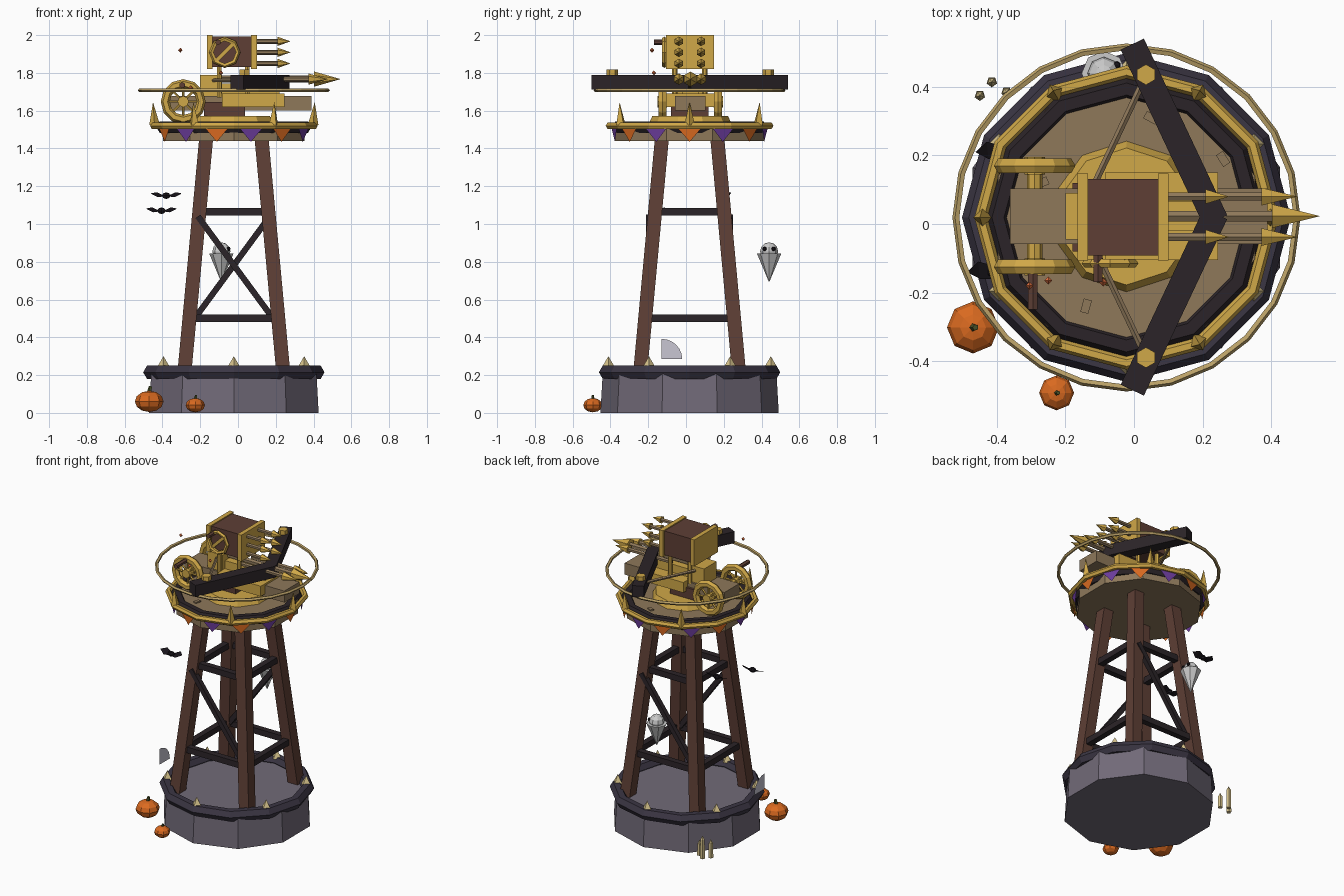
import bpy, bmesh
from math import sin, cos, pi, radians
from mathutils import Vector, Matrix

if "Cube" in bpy.data.objects:
    bpy.data.objects.remove(bpy.data.objects["Cube"])

CX, CY = -0.022, 0.019          # tower axis


def mat(name, hexcol):
    m = bpy.data.materials.new(name)
    c = [int(hexcol[i:i + 2], 16) / 255 for i in (0, 2, 4)]
    m.diffuse_color = [((v + .055) / 1.055) ** 2.4 for v in c] + [1]
    m.use_nodes = True
    m.node_tree.nodes["Principled BSDF"].inputs["Base Color"].default_value = m.diffuse_color
    return m


WOOD, DARK, GOLD = mat("wood", "5E3F35"), mat("dark_wood", "2B2428"), mat("gold", "D0A848")
TAN, STONE, TRIM = mat("tan", "8E785A"), mat("stone", "716A78"), mat("trim", "3B3644")
ORANGE, PURPLE, BONE = mat("orange", "DA6A20"), mat("purple", "6C3C9C"), mat("bone", "D8C48C")
ROPE, WHITE, BLACK = mat("rope", "BCA268"), mat("white", "DCE0E0"), mat("black", "18141A")
GREEN, WEB, EMBER = mat("stem", "4A5228"), mat("web", "C8C6D2"), mat("ember", "E07040")


def finish(bm, name, m):
    bmesh.ops.recalc_face_normals(bm, faces=bm.faces)
    me = bpy.data.meshes.new(name)
    bm.to_mesh(me)
    bm.free()
    ob = bpy.data.objects.new(name, me)
    bpy.context.collection.objects.link(ob)
    me.materials.append(m)
    return ob


def box(name, x0, x1, y0, y1, z0, z1, m):
    bm = bmesh.new()
    bmesh.ops.create_cube(bm, size=1, matrix=Matrix.Translation(((x0 + x1) / 2, (y0 + y1) / 2, (z0 + z1) / 2))
                          @ Matrix.Diagonal((x1 - x0, y1 - y0, z1 - z0, 1)))
    return finish(bm, name, m)


def beam(name, a, b, w, h, m):
    a, b = Vector(a), Vector(b)
    d = (b - a).normalized()
    s = Vector((0, 0, 1)).cross(d).normalized()
    rot = Matrix((d, s, d.cross(s))).transposed().to_4x4()
    bm = bmesh.new()
    bmesh.ops.create_cube(bm, size=1, matrix=Matrix.Translation((a + b) / 2) @ rot
                          @ Matrix.Diagonal(((b - a).length, w, h, 1)))
    return finish(bm, name, m)


def rod(name, a, b, r1, r2, n, m):
    a, b = Vector(a), Vector(b)
    rot = (b - a).to_track_quat('Z', 'Y').to_matrix().to_4x4()
    bm = bmesh.new()
    bmesh.ops.create_cone(bm, cap_ends=True, segments=n, radius1=r1, radius2=r2, depth=(b - a).length,
                          matrix=Matrix.Translation((a + b) / 2) @ rot)
    return finish(bm, name, m)


def ring(name, c, R, r, n, k, m, upright=False):
    bm = bmesh.new()
    grid = []
    for i in range(n):
        t = 2 * pi * i / n
        row = []
        for j in range(k):
            p = 2 * pi * j / k
            q = R + r * cos(p)
            v = Vector((q * cos(t), q * sin(t), r * sin(p)))
            if upright:
                v = Vector((v.x, v.z, v.y))
            row.append(bm.verts.new(v + Vector(c)))
        grid.append(row)
    for i in range(n):
        for j in range(k):
            u, l = (i + 1) % n, (j + 1) % k
            bm.faces.new((grid[i][j], grid[u][j], grid[u][l], grid[i][l]))
    return finish(bm, name, m)


def ball(name, c, s, u, v, m):
    bm = bmesh.new()
    bmesh.ops.create_uvsphere(bm, u_segments=u, v_segments=v, radius=1,
                              matrix=Matrix.Translation(c) @ Matrix.Diagonal((*s, 1)))
    return finish(bm, name, m)


def polys(name, faces, m):
    bm = bmesh.new()
    for f in faces:
        bm.faces.new([bm.verts.new(p) for p in f])
    return finish(bm, name, m)


def polar(r, deg, z):
    return (CX + r * cos(radians(deg)), CY + r * sin(radians(deg)), z)


# stone base with rim and spikes
rod("stone_base", (CX, CY, 0), (CX, CY, .21), .472, .46, 10, STONE)
ring("base_rim", (CX, CY, .215), .44, .04, 12, 6, TRIM)
for k in range(6):
    rod("base_spike", polar(.43, 30 + 60 * k, .24), polar(.43, 30 + 60 * k, .3), .035, 0, 4, BONE)

# four leaning legs, cross beams and diagonals
for sx in (-1, 1):
    for sy in (-1, 1):
        leg = box("leg", -.037, .037, -.037, .037, 0, 1, WOOD)
        for v in leg.data.vertices:
            o = .263 if v.co.z < .5 else .146
            v.co = (CX + sx * o + v.co.x, CY + sy * o + v.co.y, .2 if v.co.z < .5 else 1.46)
for z, o in ((.5, .235), (1.065, .183)):
    for s in (-1, 1):
        beam("cross_beam_x", (CX - o, CY + s * o, z), (CX + o, CY + s * o, z), .04, .04, DARK)
        beam("cross_beam_y", (CX + s * o, CY - o, z), (CX + s * o, CY + o, z), .04, .04, DARK)
for s in (-1, 1):
    beam("diagonal_brace", (CX + s * .19, CY + s * .215, 1.04), (CX - s * .2, CY + s * .215, .51), .032, .032, DARK)

# platform with rings, spikes, pennants and rope
rod("platform", (CX, CY, 1.44), (CX, CY, 1.53), .394, .394, 10, TAN)
ring("platform_dark_ring", (CX, CY, 1.513), .375, .035, 12, 6, DARK)
ring("platform_gold_ring", (CX, CY, 1.52), .425, .019, 12, 6, GOLD)
ring("rope_ring", (CX, CY, 1.708), .497, .011, 24, 5, ROPE)
for k in range(6):
    rod("platform_spike", polar(.42, 60 * k, 1.525), polar(.428, 60 * k, 1.645), .028, 0, 4, GOLD)
for k in range(14):
    t = 360 * k / 14
    polys("pennant", [[polar(.415, t - 9, 1.51), polar(.415, t + 9, 1.51), polar(.405, t, 1.435)]],
          PURPLE if k % 2 else ORANGE)
for x, y, a in ((.05, .31, -.5), (.26, .19, -1), (-.14, -.24, 1.3), (-.27, .12, .4)):
    d = Vector((cos(a), sin(a), 0)) * .02
    p = Vector((x, y, 1.533))
    beam("deck_patch", p - d, p + d, .024, .012, TAN)

# turret base and bed
rod("turret_base", (CX, .022, 1.53), (CX, .022, 1.572), .22, .2, 10, GOLD)
box("turret_pedestal", -.18, .037, -.08, .12, 1.57, 1.645, WOOD)
box("long_bed", -.362, .39, -.058, .104, 1.6, 1.678, TAN)
box("gold_cradle", -.085, .245, -.105, .15, 1.62, 1.69, GOLD)
box("stock_block", -.2, -.085, -.045, .09, 1.675, 1.79, GOLD)
box("bolt_rail", -.085, .22, -.02, .066, 1.69, 1.745, GOLD)
for x in (-.1, .05):
    for y in (-.06, .1):
        rod("magazine_post", (x, y, 1.67), (x, y, 1.84), .014, .014, 6, GOLD)

# wheels
for y in (-.125, .17):
    ring("wheel_tyre", (-.29, y, 1.648), .095, .024, 12, 6, GOLD, True)
    rod("wheel_hub", (-.29, y - .025, 1.648), (-.29, y + .025, 1.648), .03, .03, 8, GOLD)
    for k in range(4):
        d = Vector((cos(k * pi / 4), 0, sin(k * pi / 4))) * .09
        p = Vector((-.29, y, 1.648))
        rod("wheel_spoke", p - d, p + d, .007, .007, 5, GOLD)
rod("axle", (-.29, -.13, 1.648), (-.29, .175, 1.648), .023, .023, 8, GOLD)
rod("wheel_handle", (-.295, -.14, 1.735), (-.295, -.25, 1.735), .016, .016, 6, WOOD)

# bow limbs, caps and string
for s in (-1, 1):
    beam("bow_limb", (.238, .02 - s * .01, 1.75), (-.005, .02 + s * .505, 1.75), .075, .078, DARK)
    rod("limb_cap", (.035, .023 + s * .413, 1.78), (.035, .023 + s * .413, 1.818), .03, .03, 6, GOLD)
    rod("bow_string", (.03, .023 + s * .4, 1.76), (-.16, .023, 1.76), .01, .01, 5, TAN)


def bolt(name, x0, x1, y, z, r, head, hr):
    rod(name + "_shaft", (x0, y, z), (x1 - head, y, z), r, r, 6, TAN)
    rod(name + "_head", (x1 - head, y, z), (x1, y, z), hr, 0, 6, GOLD)


bolt("main_bolt", -.1, .543, .023, 1.767, .018, .14, .04)
for y in (-.038, .08):
    bolt("side_bolt", .05, .477, y, 1.767, .014, .105, .03)
    for z in (1.85, 1.909, 1.967):
        bolt("magazine_bolt", .08, .278, y, z, .013, .07, .025)

# magazine with crank
box("magazine", -.135, .075, -.092, .132, 1.83, 1.993, WOOD)
box("magazine_plate_back", -.165, -.135, -.107, .147, 1.82, 2, GOLD)
box("magazine_plate_front", .07, .1, -.107, .147, 1.82, 2, GOLD)
ring("crank_ring", (-.07, -.115, 1.909), .07, .013, 8, 5, GOLD, True)
beam("crank_bar", (-.12, -.11, 1.86), (-.02, -.11, 1.96), .015, .02, GOLD)
rod("crank_knob", (-.105, -.09, 1.962), (-.105, -.17, 1.962), .015, .015, 6, WOOD)

# pumpkins
for x, y, r in ((-.47, -.302, .076), (-.226, -.493, .051)):
    ball("pumpkin", (x, y, r * .8), (r, r, r * .74), 8, 6, ORANGE)
    rod("pumpkin_stem", (x, y, r * 1.4), (x + r * .1, y, r * 1.85), r * .17, r * .12, 5, GREEN)

# ghost
ball("ghost_head", (-.088, .44, .855), (.048, .048, .048), 8, 6, WHITE)
rod("ghost_body", (-.088, .44, .695), (-.088, .44, .845), .002, .065, 8, WHITE)
for s in (-1, 1):
    ball("ghost_eye", (-.05, .44 + s * .024, .868), (.012, .012, .012), 6, 4, BLACK)

# bats
for x, y, z in ((-.38, .21, 1.15), (-.405, -.14, 1.07)):
    ball("bat_body", (x, y, z), (.025, .018, .018), 6, 4, BLACK)
    wings = []
    for s in (-1, 1):
        P = lambda a, b, c: (x + s * a, y + b, z + c)
        wings += [[P(.01, .02, 0), P(.05, .03, .018), P(.045, -.02, -.008), P(.01, -.02, -.004)],
                  [P(.05, .03, .018), P(.083, 0, .012), P(.045, -.02, -.008)]]
    polys("bat_wings", wings, BLACK)

# web fan, candles and embers
arc = [(-.5, -.13 + .11 * cos(k * pi / 12), .285 + .107 * sin(k * pi / 12)) for k in range(7)]
polys("web_fan", [[(-.5, -.13, .285)] + arc], WEB)
for x, y, h in ((-.45, .375, .1), (-.415, .415, .13), (-.372, .385, .08)):
    rod("candle", (x, y, 0), (x, y, h), .016, .014, 5, BONE)
    rod("candle_tip", (x, y, h), (x, y, h + .025), .012, 0, 5, BONE)
for p in ((-.305, -.18, 1.92), (-.25, -.165, 1.72), (-.09, -.17, 1.8)):
    ball("ember", p, (.012, .012, .013), 4, 2, EMBER)
